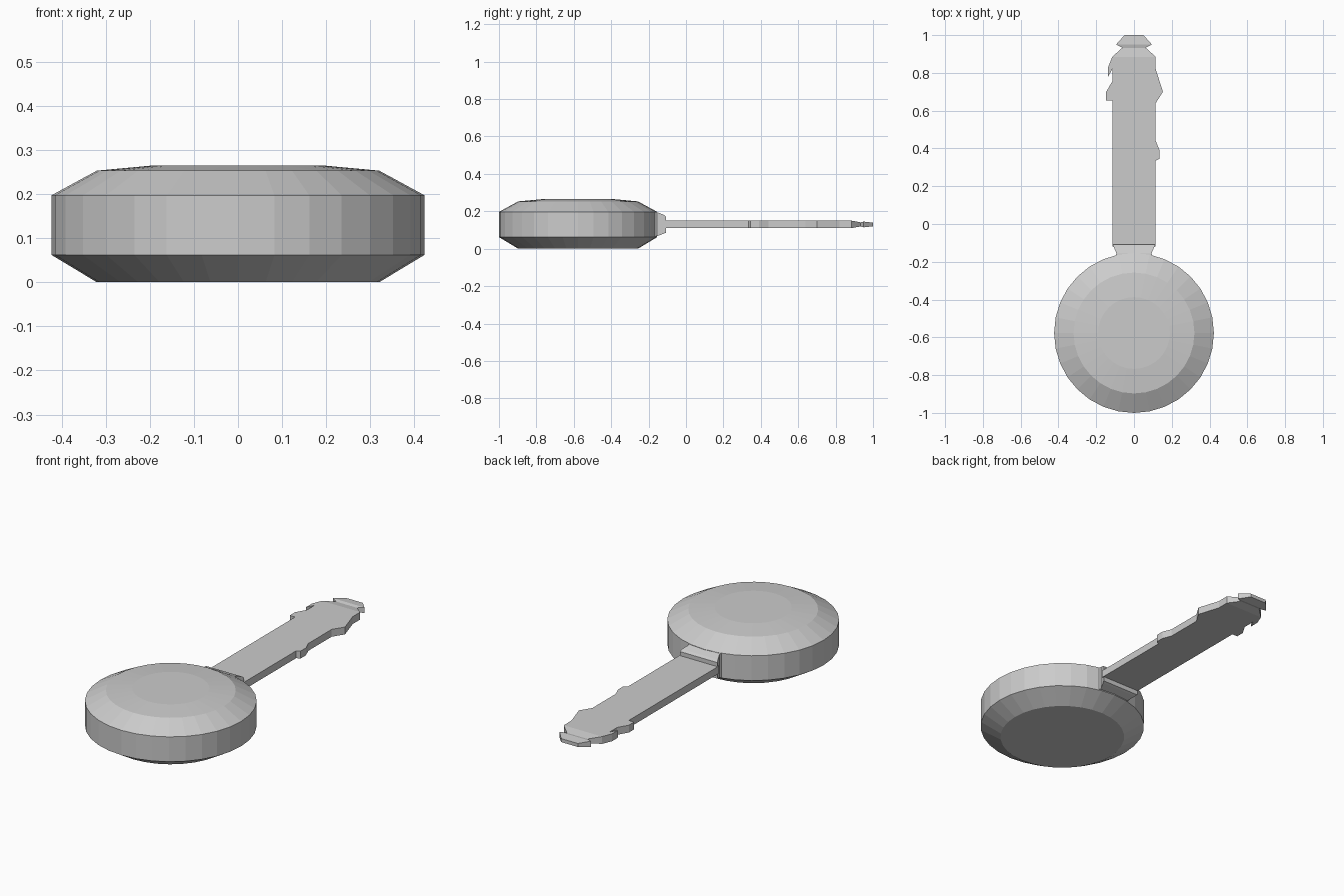
import bpy, bmesh
from math import sin, cos, pi

if "Cube" in bpy.data.objects:
    bpy.data.objects.remove(bpy.data.objects["Cube"])


def finish(name, bm):
    bmesh.ops.recalc_face_normals(bm, faces=bm.faces)
    me = bpy.data.meshes.new(name)
    bm.to_mesh(me)
    bm.free()
    ob = bpy.data.objects.new(name, me)
    bpy.context.collection.objects.link(ob)
    return ob


def loft(name, loops):
    """Skin a list of equal-length point loops and cap both ends."""
    bm = bmesh.new()
    rings = [[bm.verts.new(p) for p in loop] for loop in loops]
    n = len(rings[0])
    for a, b in zip(rings, rings[1:]):
        for i in range(n):
            j = (i + 1) % n
            bm.faces.new((a[i], a[j], b[j], b[i]))
    bm.faces.new(rings[0][::-1])
    bm.faces.new(rings[-1])
    return finish(name, bm)


def circle(r, z, y=-0.577, n=32):
    return [(r * cos(2 * pi * i / n), y + r * sin(2 * pi * i / n), z) for i in range(n)]


def box_section(y, w, z0, z1):
    return [(-w, y, z0), (w, y, z0), (w, y, z1), (-w, y, z1)]


# Round bevelled body
loft("body", [circle(r, z) for r, z in [
    (0.32, 0), (0.423, 0.062), (0.423, 0.197), (0.32, 0.253), (0.19, 0.265)]])

# Stepped collar joining body and neck
loft("collar", [box_section(*s) for s in [
    (-0.19, 0.105, 0.064, 0.197), (-0.155, 0.093, 0.067, 0.195),
    (-0.12, 0.108, 0.08, 0.182), (-0.108, 0.113, 0.085, 0.172)]])

# Flat neck with irregular pegs along both edges
right = [(.115, -.12), (.115, .335), (.135, .345), (.135, .39), (.115, .44),
         (.115, .64), (.153, .70), (.115, .82), (.115, .885)]
left = [(-.115, .885), (-.137, .83), (-.137, .78), (-.115, .82), (-.115, .755),
        (-.147, .70), (-.147, .655), (-.115, .655), (-.115, -.12)]
outline = right + left
loft("neck", [[(x, y, z) for x, y in outline] for z in (0.11, 0.15)])

# Tapered tip with a flared end
loft("neck_tip", [box_section(*s) for s in [
    (0.885, 0.115, 0.11, 0.15), (0.933, 0.062, 0.119, 0.141),
    (0.95, 0.095, 0.114, 0.145), (1.0, 0.05, 0.12, 0.139)]])
